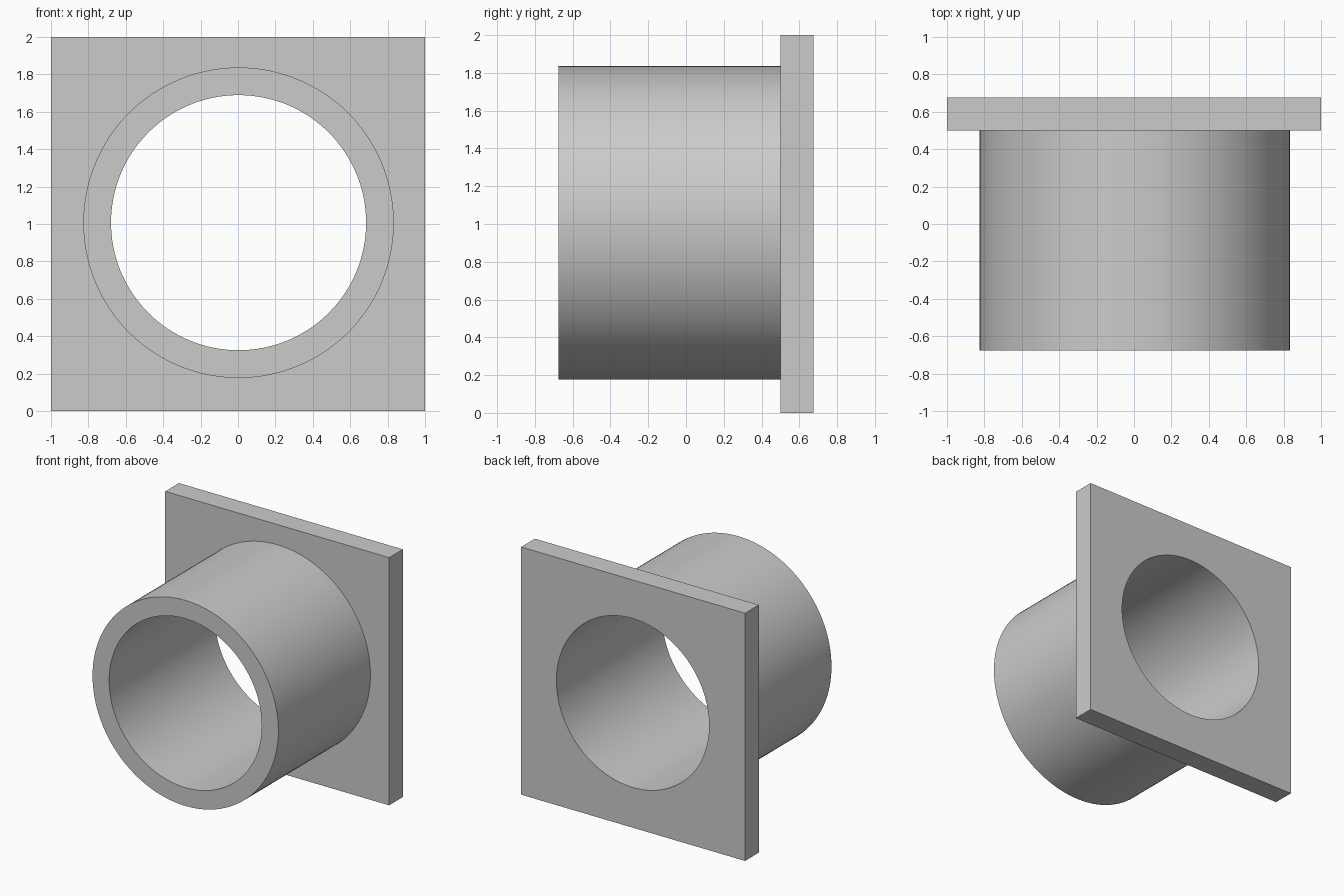
import bpy
import bmesh
from math import cos, sin, pi

if "Cube" in bpy.data.objects:
    bpy.data.objects.remove(bpy.data.objects["Cube"], do_unlink=True)

SEGMENTS = 128  # multiple of 8, so the square outline gets true corners
FRONT, PLATE_FRONT, BACK = -0.675, 0.5, 0.675
OUTER, BORE = 0.83, 0.682
CENTRE_X, CENTRE_Z = 0.003, 1.007

grey = bpy.data.materials.new("plain grey")
grey.use_nodes = True
colour = (0.6, 0.6, 0.6, 1)
grey.diffuse_color = colour
grey.node_tree.nodes["Principled BSDF"].inputs["Base Color"].default_value = colour

bm = bmesh.new()
angles = [2 * pi * i / SEGMENTS for i in range(SEGMENTS)]


def circle(radius, y):
    return [bm.verts.new((CENTRE_X + radius * cos(a), y, CENTRE_Z + radius * sin(a)))
            for a in angles]


def square(y):
    ring = []
    for a in angles:
        reach = max(abs(cos(a)), abs(sin(a)))
        ring.append(bm.verts.new((cos(a) / reach, y, 1 + sin(a) / reach)))
    return ring


# Closed section: plate rim, plate front, tube wall, tube lip, bore, plate back
rings = [square(BACK), square(PLATE_FRONT), circle(OUTER, PLATE_FRONT),
         circle(OUTER, FRONT), circle(BORE, FRONT), circle(BORE, BACK)]
for k, ring in enumerate(rings):
    following = rings[(k + 1) % len(rings)]
    for i in range(SEGMENTS):
        j = (i + 1) % SEGMENTS
        bm.faces.new((ring[i], ring[j], following[j], following[i]))
bmesh.ops.recalc_face_normals(bm, faces=bm.faces)

mesh = bpy.data.meshes.new("flanged_sleeve")
bm.to_mesh(mesh)
bm.free()
mesh.materials.append(grey)
sleeve = bpy.data.objects.new("flanged_sleeve", mesh)
bpy.context.collection.objects.link(sleeve)

# Smooth round walls with crisp rims
bpy.ops.object.select_all(action="DESELECT")
sleeve.select_set(True)
bpy.context.view_layer.objects.active = sleeve
bpy.ops.object.shade_smooth_by_angle(angle=pi / 6)
